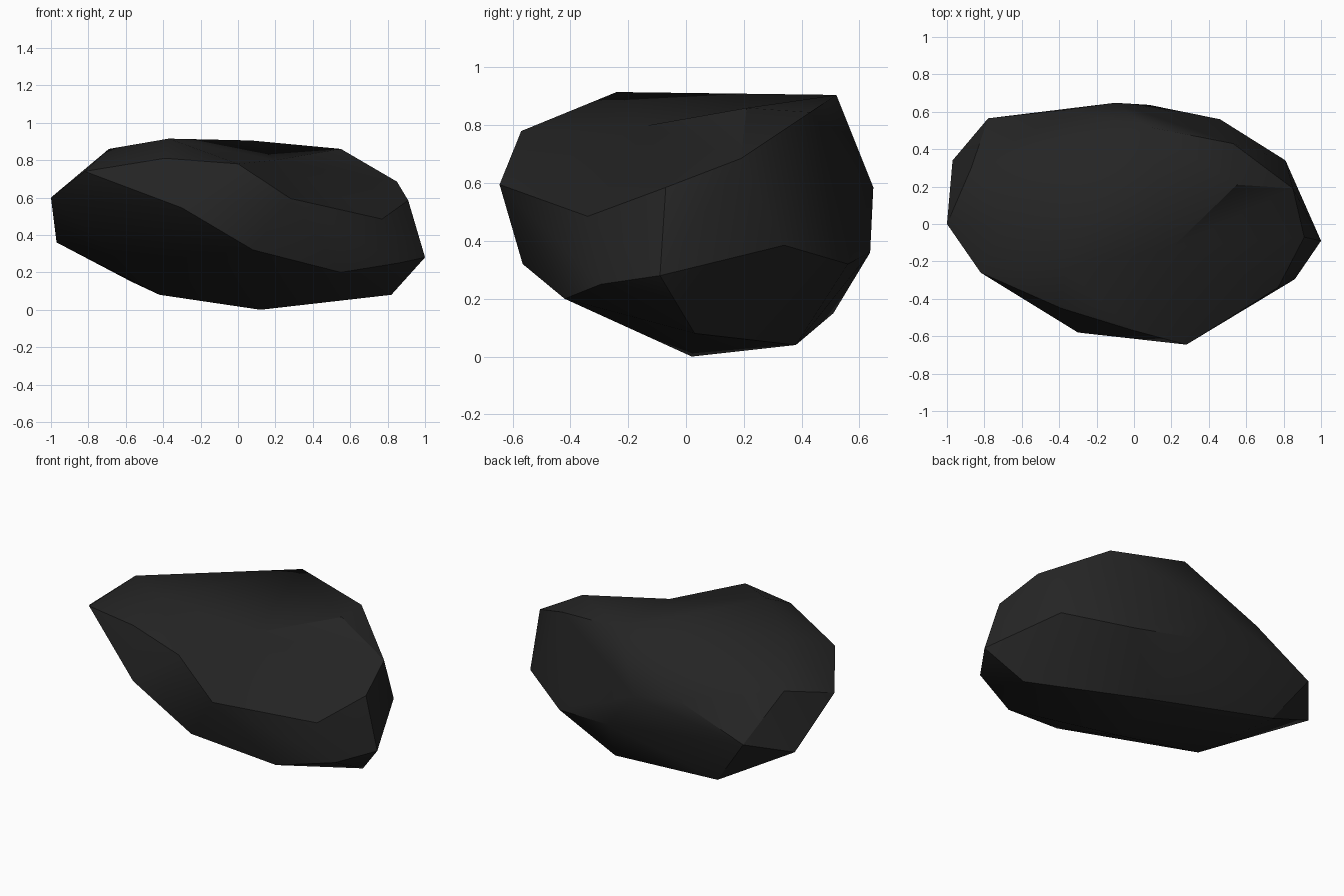
import bpy
import bmesh
import math

default_cube = bpy.data.objects.get("Cube")
if default_cube:
    bpy.data.objects.remove(default_cube, do_unlink=True)


def make_material(name, colour):
    material = bpy.data.materials.new(name)
    material.use_nodes = True
    material.diffuse_color = colour
    material.node_tree.nodes["Principled BSDF"].inputs["Base Color"].default_value = colour
    return material


# Corners around the crown, including the rim of the shallow dish on top
crown = {
    "peak": (-.37, -.24, .915),
    "back_ridge": (.07, .52, .905),
    "left_knoll": (.55, .21, .86),
    "left_shoulder": (.85, .19, .685),
    "left_corner": (.91, -.07, .585),
    "front_left_corner": (.77, -.34, .485),
    "front_tip": (.28, -.645, .595),
    "front_brow": (0, -.57, .78),
}

# Corners of the upper slopes
slopes = {
    "brow_right": (-.39, -.45, .81),
    "right_shoulder": (-.69, 0, .86),
    "right_tip": (-.82, -.26, .74),
    "right_end": (-1, 0, .6),
    "right_back_shoulder": (-.87, .3, .69),
    "back_left_shoulder": (.53, .43, .845),
    "back_bulge": (-.37, .61, .62),
    "back_middle": (-.1, .648, .585),
}

# Corners of the undercut sides and the base
base = {
    "back_right_corner": (-.78, .565, .44),
    "right_foot": (-.97, .34, .36),
    "back_lower": (.08, .637, .36),
    "back_left_lower": (.46, .56, .32),
    "left_back_corner": (.81, .34, .385),
    "left_end": (1, -.09, .28),
    "left_front_corner": (.86, -.295, .25),
    "front_cheek": (-.3, -.58, .545),
    "front_lower": (.08, -.565, .32),
    "front_foot": (.55, -.42, .2),
    "left_foot": (.82, .03, .08),
    "lowest_point": (.12, .02, 0),
    "back_foot": (.21, .38, .04),
    "back_right_foot": (-.57, .51, .15),
    "right_keel": (-.42, .05, .08),
}

# Wrap the corners in a faceted shell
bm = bmesh.new()
rim = set()
for group in (crown, slopes, base):
    for position in group.values():
        vert = bm.verts.new(position)
        if group is crown:
            rim.add(vert)
bmesh.ops.convex_hull(bm, input=list(bm.verts))
loose = [v for v in bm.verts if not v.link_faces]
bmesh.ops.delete(bm, geom=loose, context="VERTS")
bmesh.ops.recalc_face_normals(bm, faces=list(bm.faces))

# Press the shallow dish into the top
dish = [f for f in bm.faces if f.normal.z > .5 and all(v in rim for v in f.verts)]
if dish:
    merged = bmesh.ops.dissolve_faces(bm, faces=dish)["region"]
    largest = max(merged or dish, key=lambda f: f.calc_area())
    poked = bmesh.ops.poke(bm, faces=[largest])
    poked["verts"][0].co = (.2, -.13, .8)
bmesh.ops.triangulate(bm, faces=[f for f in bm.faces if len(f.verts) > 3])
bmesh.ops.recalc_face_normals(bm, faces=list(bm.faces))

mesh = bpy.data.meshes.new("boulder")
bm.to_mesh(mesh)
bm.free()
mesh.materials.append(make_material("charcoal stone", (.018, .018, .018, 1)))
boulder = bpy.data.objects.new("boulder", mesh)
bpy.context.collection.objects.link(boulder)

# Soften the gentle bends and keep the crisp ridges
bpy.ops.object.select_all(action="DESELECT")
boulder.select_set(True)
bpy.context.view_layer.objects.active = boulder
bpy.ops.object.shade_smooth_by_angle(angle=math.radians(30))
